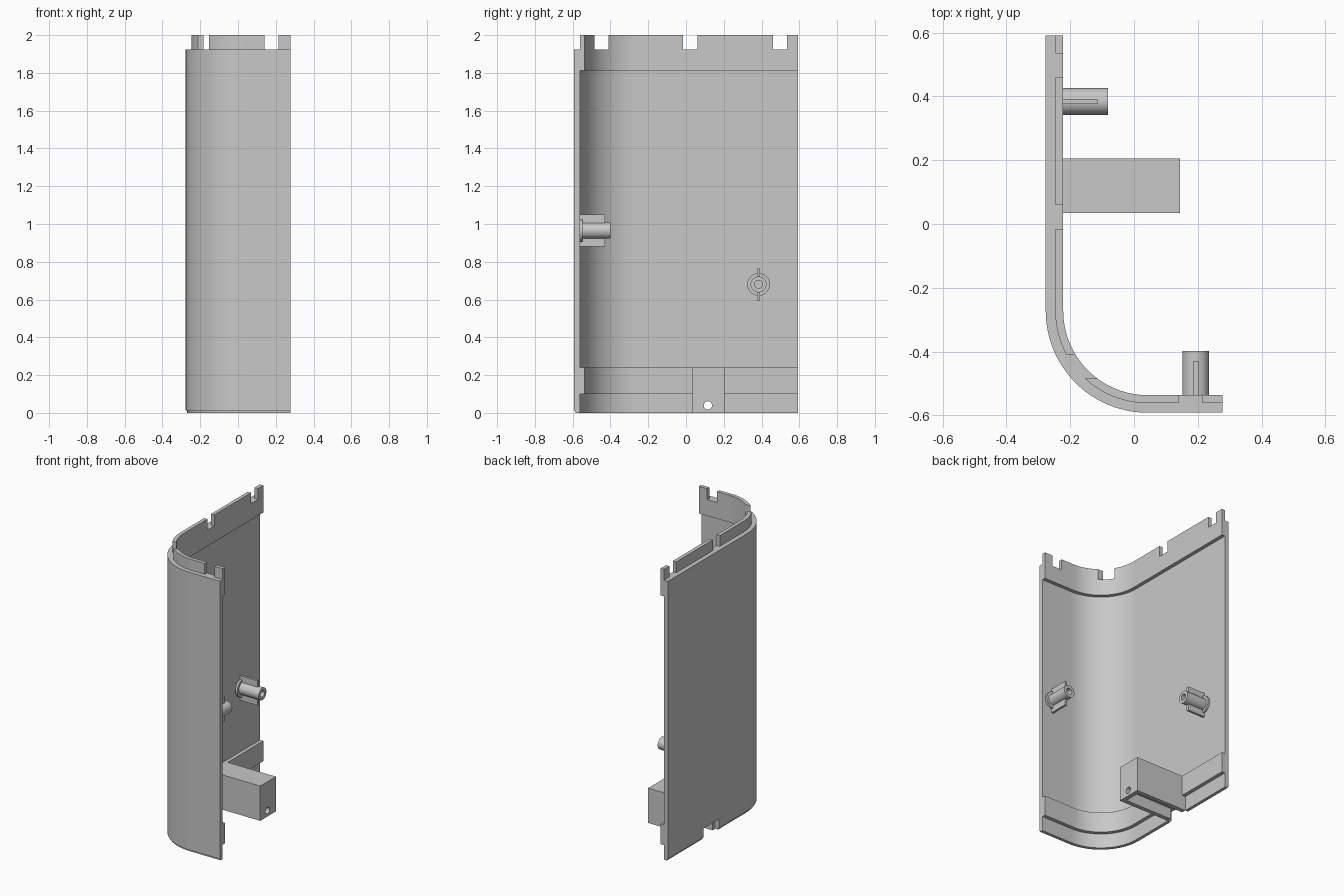
import bpy, bmesh, math
from mathutils import Matrix, Vector

if "Cube" in bpy.data.objects:
    bpy.data.objects.remove(bpy.data.objects["Cube"])

grey = bpy.data.materials.new("light grey")
grey.use_nodes = True
COLOR = (0.58, 0.58, 0.58, 1)
grey.diffuse_color = COLOR
grey.node_tree.nodes["Principled BSDF"].inputs["Base Color"].default_value = COLOR

HX, HY, RADIUS = 0.277, 0.592, 0.32     # half extents and corner radius
THIN, THICK = 0.03, 0.055               # wall thicknesses


def finish(name, bm, smooth=True):
    bmesh.ops.recalc_face_normals(bm, faces=bm.faces)
    mesh = bpy.data.meshes.new(name)
    bm.to_mesh(mesh)
    bm.free()
    mesh.materials.append(grey)
    obj = bpy.data.objects.new(name, mesh)
    bpy.context.collection.objects.link(obj)
    if smooth:
        shade(obj)
    return obj


def activate(obj):
    bpy.ops.object.select_all(action='DESELECT')
    obj.select_set(True)
    bpy.context.view_layer.objects.active = obj


def shade(obj):
    activate(obj)
    bpy.ops.object.shade_smooth_by_angle(angle=math.radians(30))


def add_box(bm, lo, hi):
    lo, hi = Vector(lo), Vector(hi)
    mat = Matrix.Translation((lo + hi) / 2) @ Matrix.Diagonal((hi - lo).to_4d())
    bmesh.ops.create_cube(bm, size=1, matrix=mat)


def box(name, lo, hi):
    bm = bmesh.new()
    add_box(bm, lo, hi)
    return finish(name, bm, False)


def cut(target, cutter):
    mod = target.modifiers.new("cut", 'BOOLEAN')
    mod.operation = 'DIFFERENCE'
    mod.solver = 'EXACT'
    mod.object = cutter
    activate(target)
    bpy.ops.object.modifier_apply(modifier=mod.name)
    bpy.data.objects.remove(cutter)


# Curved shell: stepped wall section swept along a J-shaped path
def path(offset, steps=24):
    cx, cy = RADIUS - HX, RADIUS - HY
    pts = [(offset - HX, HY)]
    for i in range(steps + 1):
        a = math.pi * (1 + 0.5 * i / steps)
        r = RADIUS - offset
        pts.append((cx + r * math.cos(a), cy + r * math.sin(a)))
    return pts + [(HX, offset - HY)]


section = [(0.008, 0), (0.008, 0.012), (0, 0.012), (0, 1.925), (THIN, 1.925), (THIN, 2),
           (THICK, 2), (THICK, 1.813), (THIN, 1.813), (THIN, 0.24), (THICK, 0.24),
           (THICK, 0.1), (THIN, 0.1), (THIN, 0)]
bm = bmesh.new()
rails = [[bm.verts.new((x, y, z)) for x, y in path(o)] for o, z in section]
for a, b in zip(rails, rails[1:] + rails[:1]):
    for i in range(len(a) - 1):
        bm.faces.new((a[i], a[i + 1], b[i + 1], b[i]))
for end in (0, -1):
    bm.faces.new([r[end] for r in rails])
shell = finish("curved_shell", bm, False)

# Notches in the top tongue, then the cable opening at the foot
for lo, hi in [((-0.3, 0.46), (-0.2, 0.535)), ((-0.3, -0.015), (-0.2, 0.06)),
               ((-0.3, -0.485), (-0.05, -0.41)), ((0.14, -0.7), (0.215, -0.5))]:
    cut(shell, box("notch_cutter", (*lo, 1.925), (*hi, 2.1)))
cut(shell, box("foot_cutter", (-0.4, 0.035, -0.1), (-0.2, 0.205, 0.075)))
shade(shell)

# Hollow bracket, open below, with a screw hole in its end
bracket = box("bracket", (THIN - HX, 0.035, 0), (0.145, 0.205, 0.24))
cut(bracket, box("cavity_cutter", (-0.4, 0.065, -0.1), (0.115, 0.175, 0.075)))
bm = bmesh.new()
bmesh.ops.create_cone(bm, cap_ends=True, segments=24, radius1=0.022, radius2=0.022, depth=0.2,
                      matrix=Matrix.Translation((0.15, 0.116, 0.04)) @ Matrix.Rotation(math.pi / 2, 4, 'Y'))
cut(bracket, finish("hole_cutter", bm, False))
shade(bracket)


# Screw bosses: collared tube with a blind hole and two ribs, along local x
def boss(name, location, turn, length, rib):
    bm = bmesh.new()
    profile = [(0, 0), (0.06, 0), (0.06, 0.014), (0.042, 0.014), (0.042, length),
               (0.021, length), (0.021, 0.03), (0, 0.03)]
    verts = [bm.verts.new((d, 0, r)) for r, d in profile]
    edges = [bm.edges.new(pair) for pair in zip(verts, verts[1:])]
    bmesh.ops.spin(bm, geom=verts + edges, cent=(0, 0, 0), axis=(1, 0, 0),
                   angle=2 * math.pi, steps=32)
    bmesh.ops.remove_doubles(bm, verts=bm.verts, dist=0.0001)
    for s in (-1, 1):
        z = sorted((s * 0.036, s * 0.085))
        add_box(bm, (0, -0.008, z[0]), (rib, 0.008, z[1]))
    bm.transform(Matrix.Translation(location) @ Matrix.Rotation(turn, 4, 'Z'))
    return finish(name, bm)


boss("side_boss", (THIN - HX, 0.384, 0.68), 0, 0.165, 0.132)
boss("front_boss", (0.194, THIN - HY, 0.965), math.pi / 2, 0.163, 0.132)
